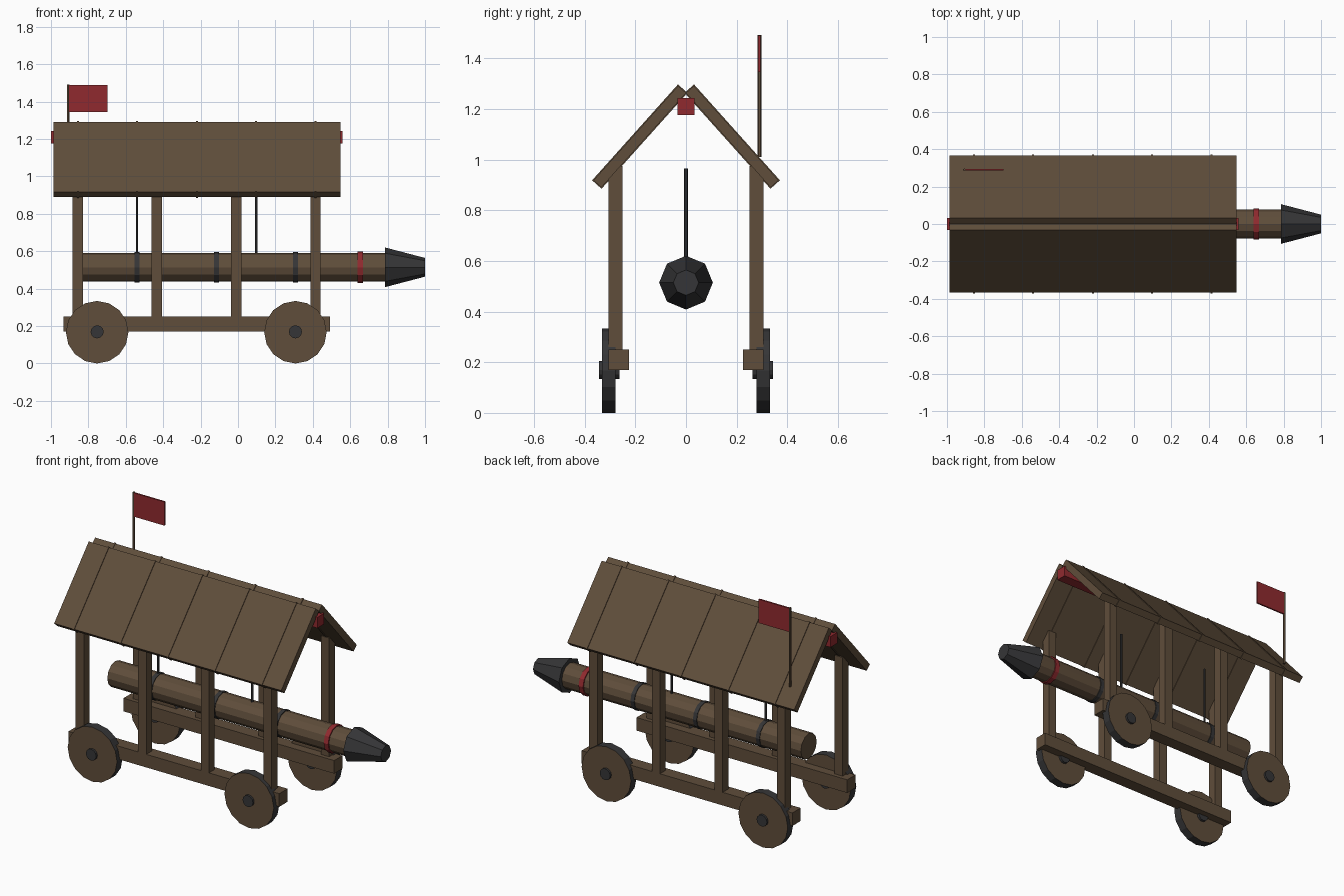
import bpy, bmesh, math
from mathutils import Matrix, Vector

if "Cube" in bpy.data.objects:
    bpy.data.objects.remove(bpy.data.objects["Cube"])


def material(name, rgb):
    m = bpy.data.materials.new(name)
    m.diffuse_color = (*rgb, 1)
    m.use_nodes = True
    m.node_tree.nodes["Principled BSDF"].inputs["Base Color"].default_value = m.diffuse_color
    return m


WOOD = material("brown wood", (0.115, 0.075, 0.043))
IRON = material("dark iron", (0.036, 0.036, 0.038))
RED = material("red paint", (0.28, 0.023, 0.028))


def finish(name, bm, *mats):
    bmesh.ops.recalc_face_normals(bm, faces=bm.faces)
    mesh = bpy.data.meshes.new(name)
    bm.to_mesh(mesh)
    bm.free()
    for m in mats:
        mesh.materials.append(m)
    ob = bpy.data.objects.new(name, mesh)
    bpy.context.collection.objects.link(ob)
    return ob


def box(name, centre, size, mat, tilt=0.0):
    bm = bmesh.new()
    bmesh.ops.create_cube(bm, size=1, matrix=Matrix.Translation(centre)
                          @ Matrix.Rotation(tilt, 4, 'X') @ Matrix.Diagonal((*size, 1)))
    return finish(name, bm, mat)


def rod(name, start, end, r1, r2, sides, *mats):
    """Cone or cylinder; a second material goes on the end caps."""
    a, b = Vector(start), Vector(end)
    d = b - a
    rot = {0: Matrix.Rotation(math.pi / 2, 4, 'Y'),
           1: Matrix.Rotation(-math.pi / 2, 4, 'X'),
           2: Matrix.Identity(4)}[max(range(3), key=lambda i: abs(d[i]))]
    bm = bmesh.new()
    bmesh.ops.create_cone(bm, cap_ends=True, segments=sides, radius1=r1, radius2=r2,
                          depth=d.length, matrix=Matrix.Translation((a + b) / 2) @ rot)
    if len(mats) > 1:
        for f in bm.faces:
            f.material_index = 1 if len(f.verts) == sides else 0
    return finish(name, bm, *mats)


POST_X = (-0.857, -0.434, -0.01, 0.414)
WHEEL_X = (-0.753, 0.307)
BATTEN_X = (-0.855, -0.54, -0.22, 0.097, 0.415)
SLOPE = math.atan2(0.373, 0.334)

for s, side in ((-1, "front"), (1, "back")):
    # Chassis beam and uprights
    box(f"{side}_beam", (-0.22, s * 0.265, 0.21), (1.425, 0.08, 0.08), WOOD)
    for x in POST_X:
        box(f"{side}_post", (x, s * 0.2775, 0.605), (0.055, 0.055, 0.74), WOOD)
    # Wheels with iron tyres and hubs
    for x in WHEEL_X:
        rod(f"{side}_wheel", (x, s * 0.278, 0.167), (x, s * 0.331, 0.167),
            0.167, 0.167, 16, IRON, WOOD)
        rod(f"{side}_hub", (x, s * 0.263, 0.169), (x, s * 0.344, 0.169),
            0.035, 0.035, 12, IRON)
    # Roof slope with thin battens
    mid = (s * 0.1825, 1.0905)
    box(f"{side}_roof", (-0.22, *mid), (1.535, 0.501, 0.042), WOOD, -s * SLOPE)
    for x in BATTEN_X:
        box(f"{side}_batten", (x, *mid), (0.01, 0.508, 0.05), WOOD, -s * SLOPE)

# Ridge beam
box("ridge_beam", (-0.22, 0, 1.209), (1.56, 0.066, 0.066), RED)

# Ram: log, bands and iron head
Z = 0.514
rod("ram_log", (-0.83, 0, Z), (0.79, 0, Z), 0.077, 0.077, 12, WOOD)
for x in (-0.54, -0.115, 0.307):
    rod("ram_band", (x - 0.0125, 0, Z), (x + 0.0125, 0, Z), 0.081, 0.081, 12, IRON)
rod("ram_red_band", (0.638, 0, Z), (0.668, 0, Z), 0.084, 0.084, 12, RED)
rod("ram_head", (0.786, 0, Z), (1.0, 0, Z), 0.106, 0.05, 8, IRON)

# Hanging rods
for x in (-0.54, 0.097):
    rod("hanger", (x, 0, 0.57), (x, 0, 0.965), 0.007, 0.007, 6, IRON)

# Flag
rod("flag_pole", (-0.907, 0.29, 1.01), (-0.907, 0.29, 1.492), 0.007, 0.007, 6, WOOD)
box("flag", (-0.803, 0.29, 1.417), (0.21, 0.01, 0.145), RED)
